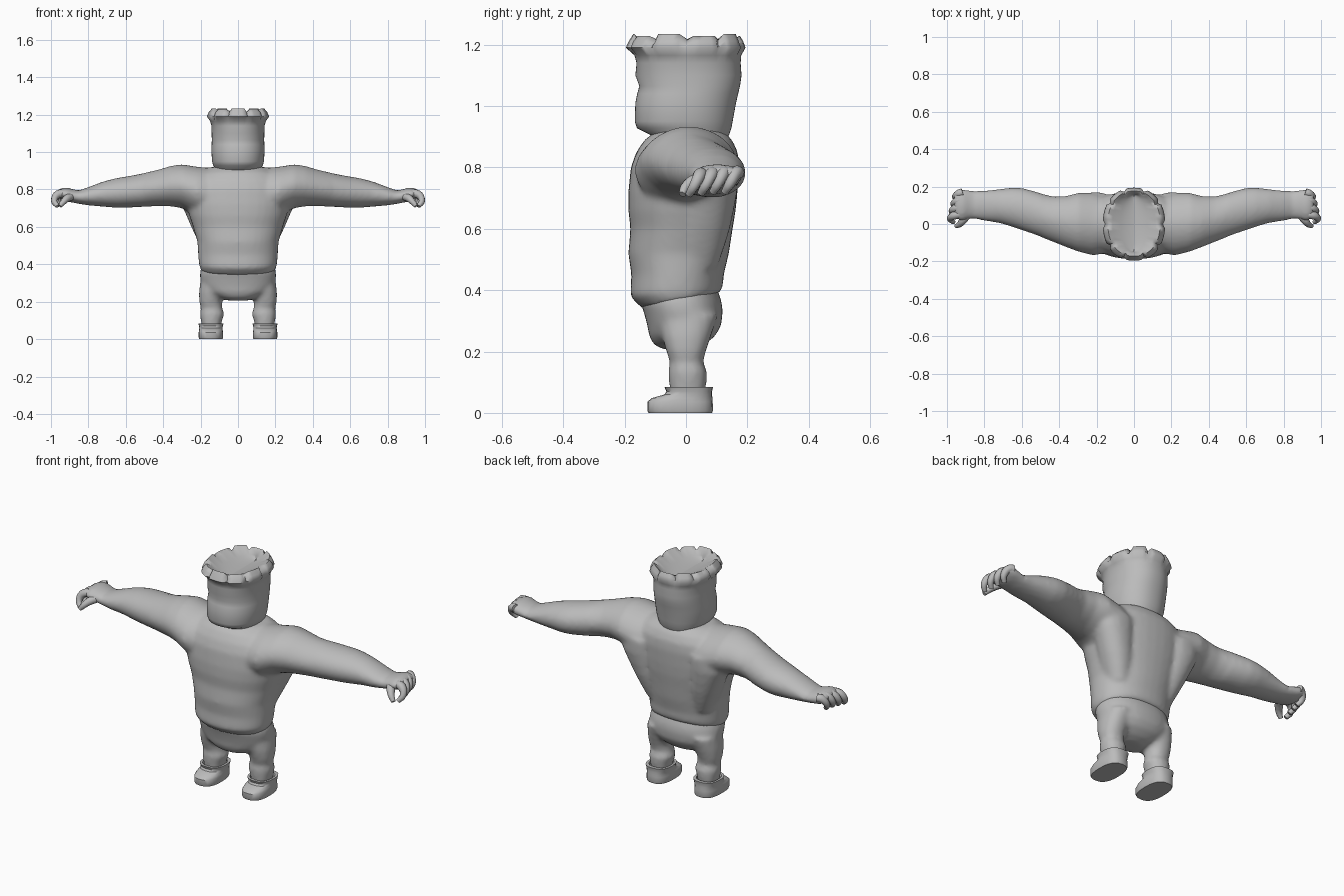
import bpy, bmesh, math

if "Cube" in bpy.data.objects:
    bpy.data.objects.remove(bpy.data.objects["Cube"])

grey = bpy.data.materials.new("plain grey")
grey.diffuse_color = (0.5, 0.5, 0.5, 1)
grey.use_nodes = True
grey.node_tree.nodes["Principled BSDF"].inputs["Base Color"].default_value = grey.diffuse_color


def loft(bm, rows, axis='z', sides=28, power=2.2, sign=1):
    """Skin rounded sections. Row: position, then low/high of both cross axes, optional slope."""
    rings = []
    for t, a0, a1, b0, b1, *slope in rows:
        ring = []
        for k in range(sides):
            ang = 2 * math.pi * k / sides
            c, s = math.cos(ang), math.sin(ang)
            a = (a0 + a1) / 2 + (a1 - a0) / 2 * math.copysign(abs(c) ** (2 / power), c)
            b = (b0 + b1) / 2 + (b1 - b0) / 2 * math.copysign(abs(s) ** (2 / power), s)
            co = (a * sign, b, t + (slope[0] * b if slope else 0)) if axis == 'z' else (t * sign, a, b)
            ring.append(bm.verts.new(co))
        rings.append(ring)
    for lo, hi in zip(rings, rings[1:]):
        for k in range(sides):
            n = (k + 1) % sides
            bm.faces.new((lo[k], lo[n], hi[n], hi[k]))
    bm.faces.new(rings[0][::-1])
    bm.faces.new(rings[-1])
    return rings


def finish(name, bm, blend=False, mirror=False, angle=40):
    bmesh.ops.recalc_face_normals(bm, faces=bm.faces)
    me = bpy.data.meshes.new(name)
    bm.to_mesh(me)
    bm.free()
    ob = bpy.data.objects.new(name, me)
    bpy.context.collection.objects.link(ob)
    me.materials.append(grey)
    if blend:  # melt overlapping volumes into one skin
        rm = ob.modifiers.new("blend", 'REMESH')
        rm.mode = 'VOXEL'
        rm.voxel_size = 0.011
        rm.use_smooth_shade = True
        sm = ob.modifiers.new("soften", 'SMOOTH')
        sm.iterations = 8
    if mirror:
        ob.modifiers.new("mirror", 'MIRROR')
    bpy.ops.object.select_all(action='DESELECT')
    ob.select_set(True)
    bpy.context.view_layer.objects.active = ob
    if blend:
        me.polygons.foreach_set("use_smooth", [True] * len(me.polygons))
    else:
        bpy.ops.object.shade_smooth_by_angle(angle=math.radians(angle))
    return ob


def sym(z, rx, y0, y1, *slope):
    return (z, -rx, rx, y0, y1, *slope)


# shirt: torso, side back muscles and both arms in one skin
bm = bmesh.new()
loft(bm, [sym(.368, .197, -.142, .11, .2), sym(.398, .208, -.182, .12, .1),
          sym(.45, .213, -.178, .123), sym(.52, .217, -.188, .14), sym(.6, .24, -.181, .152),
          sym(.66, .26, -.188, .162), sym(.72, .275, -.188, .168), sym(.8, .28, -.18, .173),
          sym(.85, .26, -.162, .169), sym(.89, .215, -.135, .15), sym(.92, .15, -.095, .12)],
     sides=36)
back = [(.47, .08, .19, -.03, .1), (.54, .09, .222, -.03, .125), (.6, .09, .25, -.02, .143),
        (.67, .1, .28, -.01, .158), (.73, .1, .308, 0, .168), (.8, .1, .31, .01, .17)]
shoulder = [(.1, -.15, .15, .62, .91), (.22, -.168, .168, .66, .922), (.3, -.148, .167, .7, .935),
            (.36, -.125, .15, .71, .926), (.43, -.097, .147, .711, .905), (.5, -.07, .164, .707, .889)]
forearm = [(.49, -.07, .162, .708, .89), (.55, -.05, .18, .705, .878), (.6, -.033, .193, .702, .869),
           (.65, -.016, .195, .702, .861), (.72, .005, .187, .708, .843), (.8, .017, .178, .715, .813),
           (.85, .027, .176, .723, .794), (.885, .026, .181, .73, .802), (.915, .018, .188, .735, .812),
           (.94, .02, .184, .745, .808), (.962, .045, .176, .757, .797)]
for sign in (1, -1):
    loft(bm, back, sign=sign)
    loft(bm, shoulder, 'x', power=1.85, sign=sign)
    loft(bm, forearm, 'x', power=2, sign=sign)
finish("torso_and_arms", bm, blend=True)


# curled fingers and thumbs
def digit(name, points, radius):
    cu = bpy.data.curves.new(name, 'CURVE')
    cu.dimensions = '3D'
    cu.bevel_depth = radius
    cu.bevel_resolution = 2
    cu.resolution_u = 4
    cu.use_fill_caps = True
    sp = cu.splines.new('BEZIER')
    sp.bezier_points.add(len(points) - 1)
    for i, (p, co) in enumerate(zip(sp.bezier_points, points)):
        p.co = co
        p.radius = 1 - .45 * max(0, i - 1) / (len(points) - 2)
        p.handle_left_type = p.handle_right_type = 'AUTO'
    ob = bpy.data.objects.new(name, cu)
    bpy.context.collection.objects.link(ob)
    cu.materials.append(grey)
    bpy.ops.object.select_all(action='DESELECT')
    ob.select_set(True)
    bpy.context.view_layer.objects.active = ob
    bpy.ops.object.convert(target='MESH')
    bpy.context.object.modifiers.new("mirror", 'MIRROR')
    bpy.ops.object.shade_smooth_by_angle(angle=math.radians(50))


for i in range(4):  # front finger reaches furthest, all lean forward as they drop
    y, reach, z = .045 + .039 * i, .983 - .009 * i, .77 + .004 * min(i, 2)
    digit(f"finger_{i + 1}", [(.915, y + .008, z + .006), (reach - .02, y, z + .004),
                              (reach, y - .018, z - .03), (reach - .018, y - .036, z - .06)], .022)
digit("thumb", [(.89, .05, .762), (.915, .018, .752), (.932, -.002, .735), (.952, -.012, .712)], .021)

# pelvis and both legs in one skin
bm = bmesh.new()
loft(bm, [sym(.206, .05, -.07, .02), sym(.222, .11, -.105, .06), sym(.25, .165, -.12, .095),
          sym(.285, .194, -.126, .115), sym(.33, .204, -.138, .12), sym(.36, .203, -.149, .117),
          sym(.41, .188, -.13, .1)], sides=36)
leg = [(.05, .095, .19, -.05, .06), (.095, .086, .198, -.055, .067), (.135, .073, .205, -.058, .069),
       (.165, .084, .199, -.053, .056), (.2, .086, .208, -.064, .065), (.25, .07, .209, -.079, .082),
       (.32, .05, .2, -.09, .105)]
for sign in (1, -1):
    loft(bm, leg, sign=sign, sides=20)
finish("pelvis_and_legs", bm, blend=True)

# shoes: low toe, upright heel, open ankle cuff
bm = bmesh.new()
loft(bm, [(0, .083, .207, -.122, .085), (.008, .08, .21, -.126, .088), (.036, .08, .21, -.126, .087),
          (.048, .082, .208, -.112, .086), (.06, .083, .207, -.07, .085), (.07, .081, .208, -.064, .085),
          (.084, .077, .212, -.07, .088), (.084, .088, .2, -.056, .07), (.07, .092, .196, -.05, .064)],
     sides=24, power=2.6)
finish("shoe", bm, mirror=True)

# head with neck and jaw, ending in a tufted hair rim around a creased hollow
bm = bmesh.new()
N, STEP = 60, 6
rings = loft(bm, [sym(.87, .11, -.09, .125), sym(.905, .12, -.115, .14), sym(.928, .132, -.16, .148),
                  sym(.95, .139, -.167, .152), sym(1.01, .142, -.165, .163), sym(1.04, .141, -.159, .17),
                  sym(1.065, .14, -.152, .176), sym(1.1, .141, -.165, .181), sym(1.14, .142, -.161, .178),
                  sym(1.165, .149, -.168, .18), sym(1.19, .167, -.196, .194),
                  sym(1.212, .158, -.186, .186), sym(1.228, .14, -.172, .176),
                  sym(1.218, .115, -.158, .165), sym(1.195, .07, -.15, .158),
                  sym(1.172, .003, -.145, .155)], sides=N)
for r, pull in ((10, .93), (11, .91), (12, .95)):
    for k in range(0, N, STEP):  # thin notches between tufts
        v = rings[r][k]
        v.co.x *= pull
        v.co.y *= pull
        v.co.z -= .014 if r > 10 else 0
for k in range(N):  # alternate tufts stand a little taller
    if (k // STEP) % 2 and k % STEP:
        rings[12][k].co.z += .006
finish("head_and_hair_rim", bm, angle=65)
